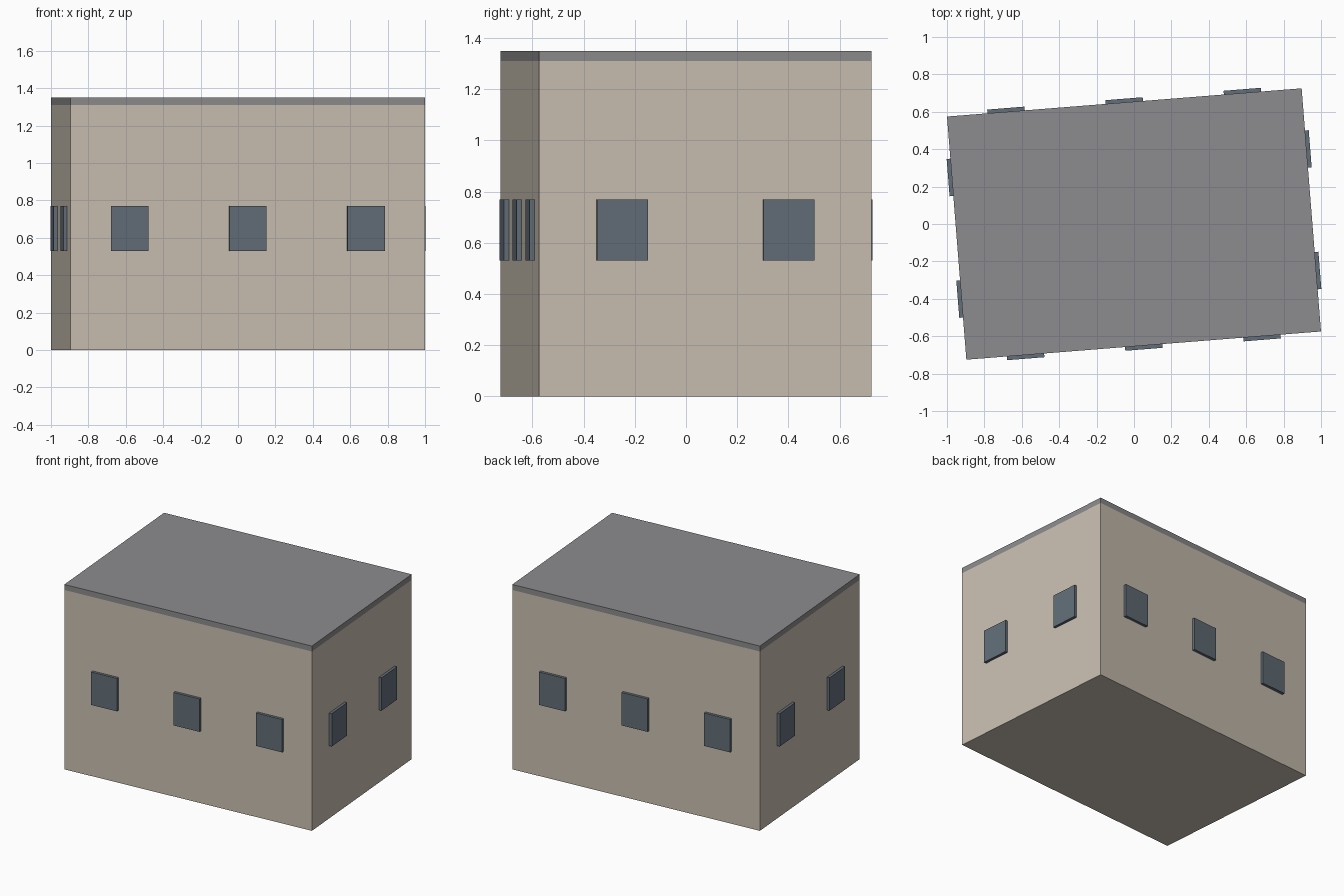
import bpy
import math
from mathutils import Matrix

if "Cube" in bpy.data.objects:
    bpy.data.objects.remove(bpy.data.objects["Cube"])

ANGLE = math.radians(4.55)      # whole building is turned slightly
L, W = 1.902, 1.304             # footprint
WALL_H, ROOF_H = 1.31, 0.04
WIN_W, WIN_H, WIN_Z, WIN_OUT = 0.2, 0.24, 0.65, 0.02
TURN = Matrix.Rotation(ANGLE, 4, 'Z')


def material(name, rgb):
    m = bpy.data.materials.new(name)
    lin = [(c / 255 / 12.92) if c < 11 else ((c / 255 + 0.055) / 1.055) ** 2.4 for c in rgb]
    m.diffuse_color = (*lin, 1)
    m.use_nodes = True
    m.node_tree.nodes["Principled BSDF"].inputs["Base Color"].default_value = m.diffuse_color
    return m


beige = material("beige_wall", (201, 191, 177))
grey = material("grey_roof", (140, 139, 141))
blue = material("blue_grey_glass", (98, 110, 120))


def box(name, size, centre, mat):
    bpy.ops.mesh.primitive_cube_add(size=1)
    ob = bpy.context.object
    ob.name = name
    ob.data.transform(TURN @ Matrix.Translation(centre) @ Matrix.Diagonal((*size, 1)))
    ob.data.materials.append(mat)


# Walls and flat roof slab
box("walls", (L, W, WALL_H), (0, 0, WALL_H / 2), beige)
box("roof", (L, W, ROOF_H), (0, 0, WALL_H + ROOF_H / 2), grey)

# Windows set into the walls: three on each long side, two on each short side
for side, label in ((-1, "front"), (1, "back")):
    for i in (-1, 0, 1):
        box(f"{label}_window_{i + 2}", (WIN_W, 2 * WIN_OUT, WIN_H),
            (i * L / 3, side * W / 2, WIN_Z), blue)
for side, label in ((-1, "left"), (1, "right")):
    for i in (-1, 1):
        box(f"{label}_window_{(i + 3) // 2}", (2 * WIN_OUT, WIN_W, WIN_H),
            (side * L / 2, i * W / 4, WIN_Z), blue)
